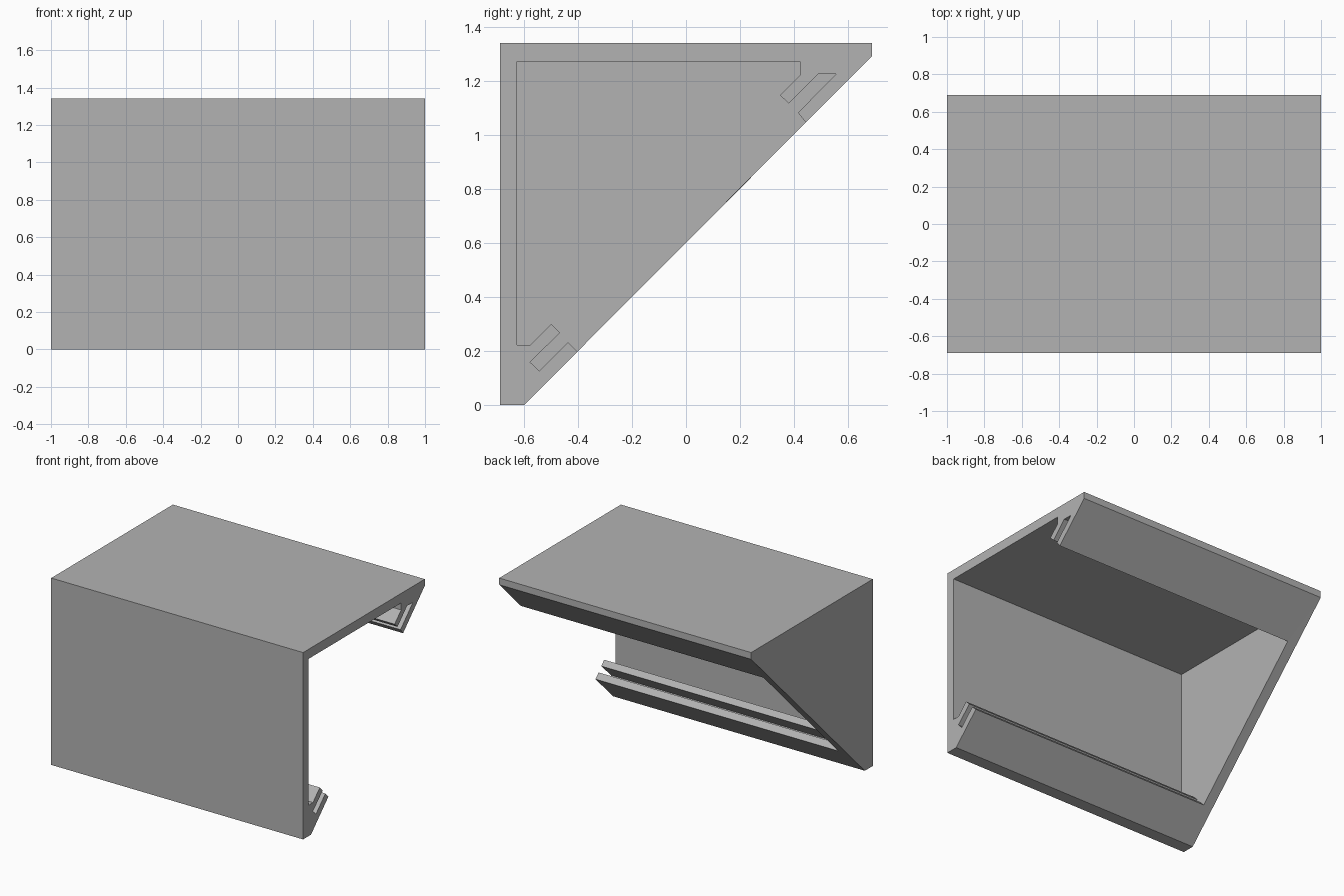
import bpy, bmesh

if "Cube" in bpy.data.objects:
    bpy.data.objects.remove(bpy.data.objects["Cube"])

OPEN_X, CAP_X, WALL_X = 1.0, -1.0, -0.927   # open end, closed end, inside of end wall

# Outer outline (y, z): bottom lip end, front, top, back edge of the top
outer = [(-0.60, 0.0), (-0.69, 0.0), (-0.69, 1.341), (0.69, 1.341), (0.69, 1.293)]

# Inner outline (y, z): lower slotted rail, cavity, upper slotted rail
inner = [(0.444, 1.047), (0.415, 1.083), (0.556, 1.226), (0.489, 1.226),
         (0.381, 1.117), (0.348, 1.148), (0.422, 1.222), (0.422, 1.272),
         (-0.626, 1.272), (-0.626, 0.222), (-0.578, 0.222), (-0.50, 0.30),
         (-0.467, 0.267), (-0.578, 0.159), (-0.544, 0.126), (-0.437, 0.233),
         (-0.402, 0.198)]

bm = bmesh.new()


def ring(points, x):
    return [bm.verts.new((x, y, z)) for y, z in points]


def bridge(a, b):
    for i in range(len(a) - 1):
        bm.faces.new((a[i], a[i + 1], b[i + 1], b[i]))


out_open, out_cap = ring(outer, OPEN_X), ring(outer, CAP_X)
in_open, in_wall = ring(inner, OPEN_X), ring(inner, WALL_X)

bridge(out_open, out_cap)                 # outside shell
bridge(in_open, in_wall)                  # cavity and rail slots
bm.faces.new(out_open + in_open)          # profile at the open end
bm.faces.new(out_cap)                     # outside of the end wall
bm.faces.new(in_wall)                     # inside of the end wall
# Sloping rim around the opening
bm.faces.new([out_open[0], in_open[-1], in_wall[-1], in_wall[0],
              in_open[0], out_open[-1], out_cap[-1], out_cap[0]])
bmesh.ops.recalc_face_normals(bm, faces=bm.faces[:])
# Split the concave faces cleanly
bmesh.ops.triangulate(bm, faces=[f for f in bm.faces if len(f.verts) > 4])

mesh = bpy.data.meshes.new("slotted_housing")
bm.to_mesh(mesh)
bm.free()
housing = bpy.data.objects.new("slotted_housing", mesh)
bpy.context.collection.objects.link(housing)

grey = bpy.data.materials.new("plain grey")
grey.diffuse_color = (0.45, 0.45, 0.45, 1.0)
grey.use_nodes = True
grey.node_tree.nodes["Principled BSDF"].inputs["Base Color"].default_value = grey.diffuse_color
mesh.materials.append(grey)
